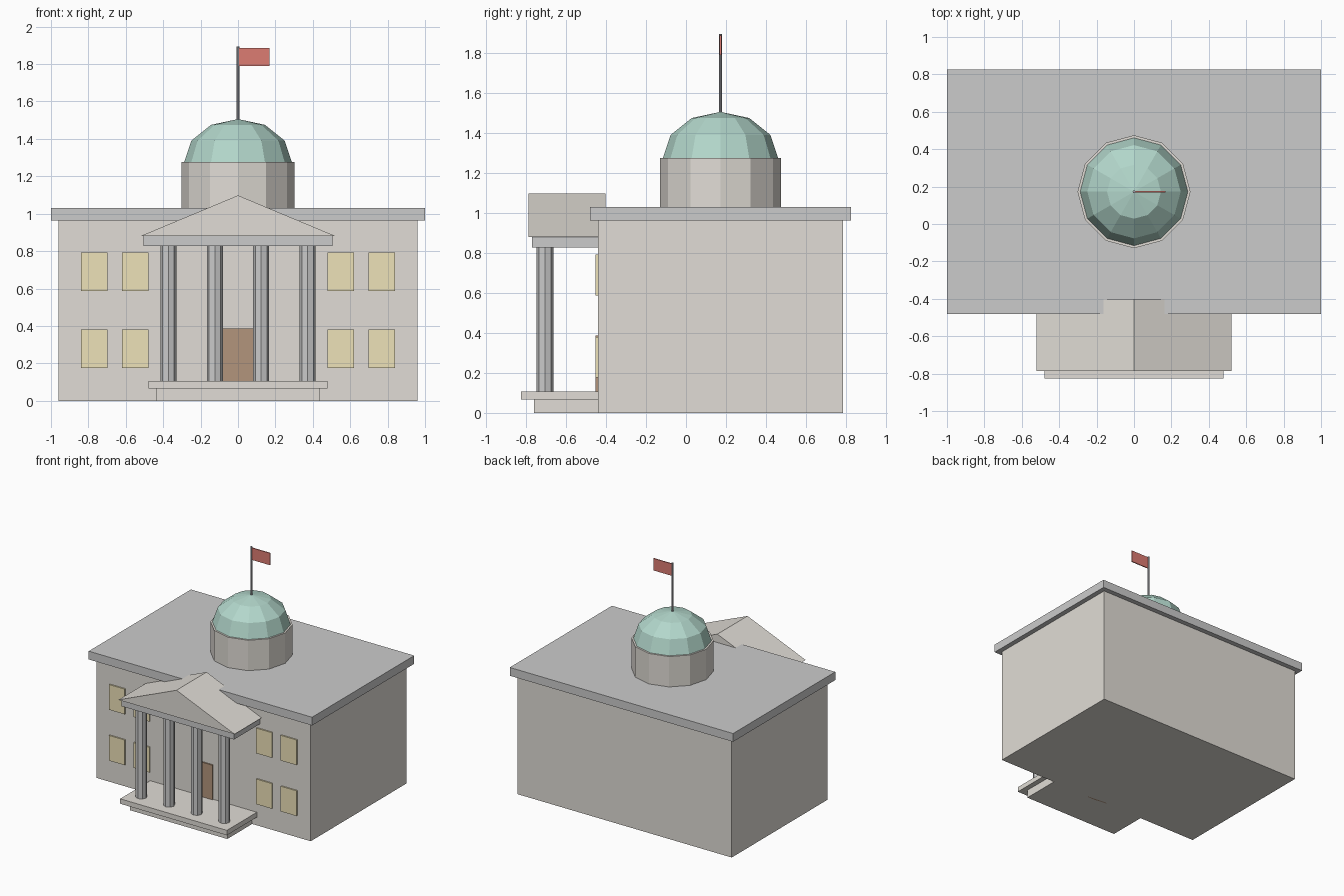
import bpy, bmesh
from math import pi

if "Cube" in bpy.data.objects:
    bpy.data.objects.remove(bpy.data.objects["Cube"])


def material(name, rgb):
    m = bpy.data.materials.new(name)
    m.diffuse_color = (*rgb, 1)
    m.use_nodes = True
    m.node_tree.nodes["Principled BSDF"].inputs["Base Color"].default_value = m.diffuse_color
    return m


STONE = material("stone", (0.75, 0.72, 0.67))
TRIM = material("trim", (0.82, 0.82, 0.79))
COPPER = material("aged_copper", (0.45, 0.68, 0.60))
GLASS = material("lit_window", (0.85, 0.76, 0.48))
WOOD = material("door_wood", (0.45, 0.30, 0.20))
RED = material("flag_red", (0.72, 0.20, 0.17))
METAL = material("pole_metal", (0.45, 0.45, 0.48))


def finish(name, bm, mat):
    bmesh.ops.recalc_face_normals(bm, faces=bm.faces)
    me = bpy.data.meshes.new(name)
    bm.to_mesh(me)
    bm.free()
    me.materials.append(mat)
    ob = bpy.data.objects.new(name, me)
    bpy.context.collection.objects.link(ob)
    return ob


def box(name, x, y, z, mat):
    """Box from (min, max) pairs."""
    bm = bmesh.new()
    bmesh.ops.create_cube(bm, size=1)
    for v in bm.verts:
        v.co = [(a + b) / 2 + c * (b - a) for c, (a, b) in zip(v.co, (x, y, z))]
    return finish(name, bm, mat)


def prism(name, x, y, z, r, sides, mat):
    """Upright cylinder with few sides."""
    bm = bmesh.new()
    bmesh.ops.create_cone(bm, cap_ends=True, segments=sides, radius1=r,
                          radius2=r, depth=z[1] - z[0])
    bmesh.ops.translate(bm, verts=bm.verts, vec=(x, y, (z[0] + z[1]) / 2))
    return finish(name, bm, mat)


FRONT, BACK = -0.441, 0.786
MID = (FRONT + BACK) / 2

# Main block and roof slab
box("main_block", (-0.96, 0.96), (FRONT, BACK), (0, 0.963), STONE)
box("roof_slab", (-1, 1), (FRONT - 0.04, BACK + 0.04), (0.963, 1.03), TRIM)

# Drum and dome
prism("dome_drum", 0, MID, (1.03, 1.276), 0.302, 12, STONE)
bm = bmesh.new()
bmesh.ops.create_uvsphere(bm, u_segments=12, v_segments=6, radius=1)
bmesh.ops.delete(bm, geom=[v for v in bm.verts if v.co.z < -0.01], context='VERTS')
bmesh.ops.holes_fill(bm, edges=[e for e in bm.edges if e.is_boundary], sides=0)
bmesh.ops.scale(bm, verts=bm.verts, vec=(0.288, 0.288, 0.23))
bmesh.ops.translate(bm, verts=bm.verts, vec=(0, MID, 1.276))
finish("dome", bm, COPPER)

# Flagpole and flag
prism("flagpole", 0, MID, (1.49, 1.895), 0.0075, 8, METAL)
box("flag", (0, 0.168), (MID - 0.004, MID + 0.004), (1.79, 1.887), RED)

# Portico steps
box("lower_step", (-0.436, 0.436), (-0.76, FRONT), (0, 0.066), STONE)
box("upper_step", (-0.478, 0.478), (-0.825, FRONT), (0.066, 0.106), STONE)

# Columns
for i in range(4):
    prism(f"column_{i + 1}", -0.372 + 0.248 * i, -0.705, (0.106, 0.828), 0.043, 8, TRIM)

# Entablature and pediment
box("entablature", (-0.505, 0.505), (-0.771, FRONT), (0.828, 0.881), TRIM)
bm = bmesh.new()
tri = bm.faces.new([bm.verts.new((x, -0.787, z))
                    for x, z in ((-0.52, 0.881), (0.52, 0.881), (0, 1.098))])
back = bmesh.ops.extrude_face_region(bm, geom=[tri], use_keep_orig=True)["geom"]
bmesh.ops.translate(bm, vec=(0, 0.385, 0),
                    verts=[g for g in back if isinstance(g, bmesh.types.BMVert)])
finish("pediment", bm, STONE)

# Door and windows
box("door", (-0.086, 0.086), (FRONT - 0.011, FRONT + 0.01), (0, 0.386), WOOD)
for side in (-1, 1):
    for cx in (0.549, 0.769):
        for level, cz in (("lower", 0.278), ("upper", 0.69)):
            box(f"{level}_window", (side * cx - 0.071, side * cx + 0.071),
                (FRONT - 0.011, FRONT + 0.01), (cz - 0.102, cz + 0.102), GLASS)
